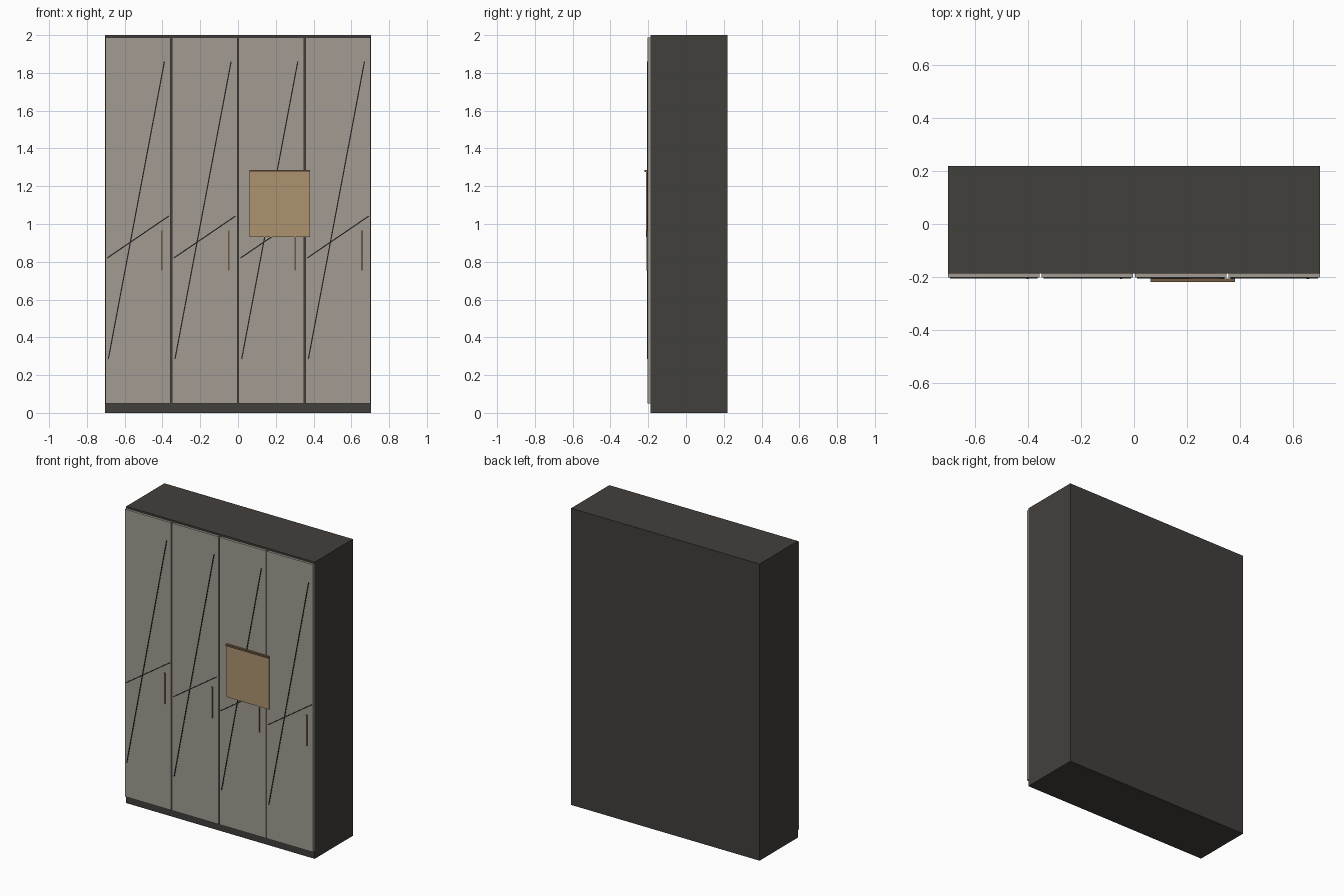
import bpy, math

if "Cube" in bpy.data.objects:
    bpy.data.objects.remove(bpy.data.objects["Cube"])


def material(name, rgb):
    m = bpy.data.materials.new(name)
    m.diffuse_color = (*rgb, 1)
    m.use_nodes = True
    m.node_tree.nodes["Principled BSDF"].inputs["Base Color"].default_value = m.diffuse_color
    return m


DARK = material("dark_carcass", (0.055, 0.05, 0.045))
GREY = material("door_grey", (0.36, 0.33, 0.29))
BLACK = material("inlay_black", (0.015, 0.015, 0.015))
BRONZE = material("handle_bronze", (0.14, 0.10, 0.06))
TAN = material("panel_tan", (0.42, 0.29, 0.16))
BROWN = material("panel_edge_brown", (0.18, 0.11, 0.06))


def box(name, x, y, z, mat):
    """Box from (min, max) ranges on each axis."""
    c = [(a + b) / 2 for a, b in (x, y, z)]
    bpy.ops.mesh.primitive_cube_add(size=1, location=c)
    o = bpy.context.object
    o.name = name
    o.scale = [b - a for a, b in (x, y, z)]
    bpy.ops.object.transform_apply(location=False, rotation=False, scale=True)
    o.data.materials.append(mat)
    return o


def strip(name, p, q, width, y, mat):
    """Thin flat bar on the door face running from p to q in (x, z)."""
    dx, dz = q[0] - p[0], q[1] - p[1]
    h = math.hypot(dx, dz) / 2
    o = box(name, (-h, h), (-(y[1] - y[0]) / 2, (y[1] - y[0]) / 2),
            (-width / 2, width / 2), mat)
    o.location = ((p[0] + q[0]) / 2, sum(y) / 2, (p[1] + q[1]) / 2)
    o.rotation_euler.y = -math.atan2(dz, dx)
    return o


# Carcass
box("carcass", (-0.703, 0.703), (-0.187, 0.22), (0, 2), DARK)

# Four doors, each with two diagonal inlays and a bar handle
pitch = 0.353
for i in range(4):
    c = (i - 1.5) * pitch
    n = i + 1
    box(f"door_{n}", (c - 0.173, c + 0.173), (-0.203, -0.187), (0.05, 1.988), GREY)
    strip(f"long_inlay_{n}", (c - 0.157, 0.285), (c + 0.140, 1.86), 0.006,
          (-0.206, -0.200), BLACK)
    strip(f"short_inlay_{n}", (c - 0.163, 0.82), (c + 0.163, 1.042), 0.006,
          (-0.206, -0.200), BLACK)
    box(f"handle_{n}", (c + 0.123, c + 0.131), (-0.208, -0.200), (0.755, 0.965), BRONZE)

# Hanging square panel with its top edge rail
box("hanging_panel", (0.062, 0.381), (-0.213, -0.206), (0.93, 1.28), TAN)
box("panel_top_rail", (0.062, 0.381), (-0.22, -0.206), (1.276, 1.287), BROWN)
